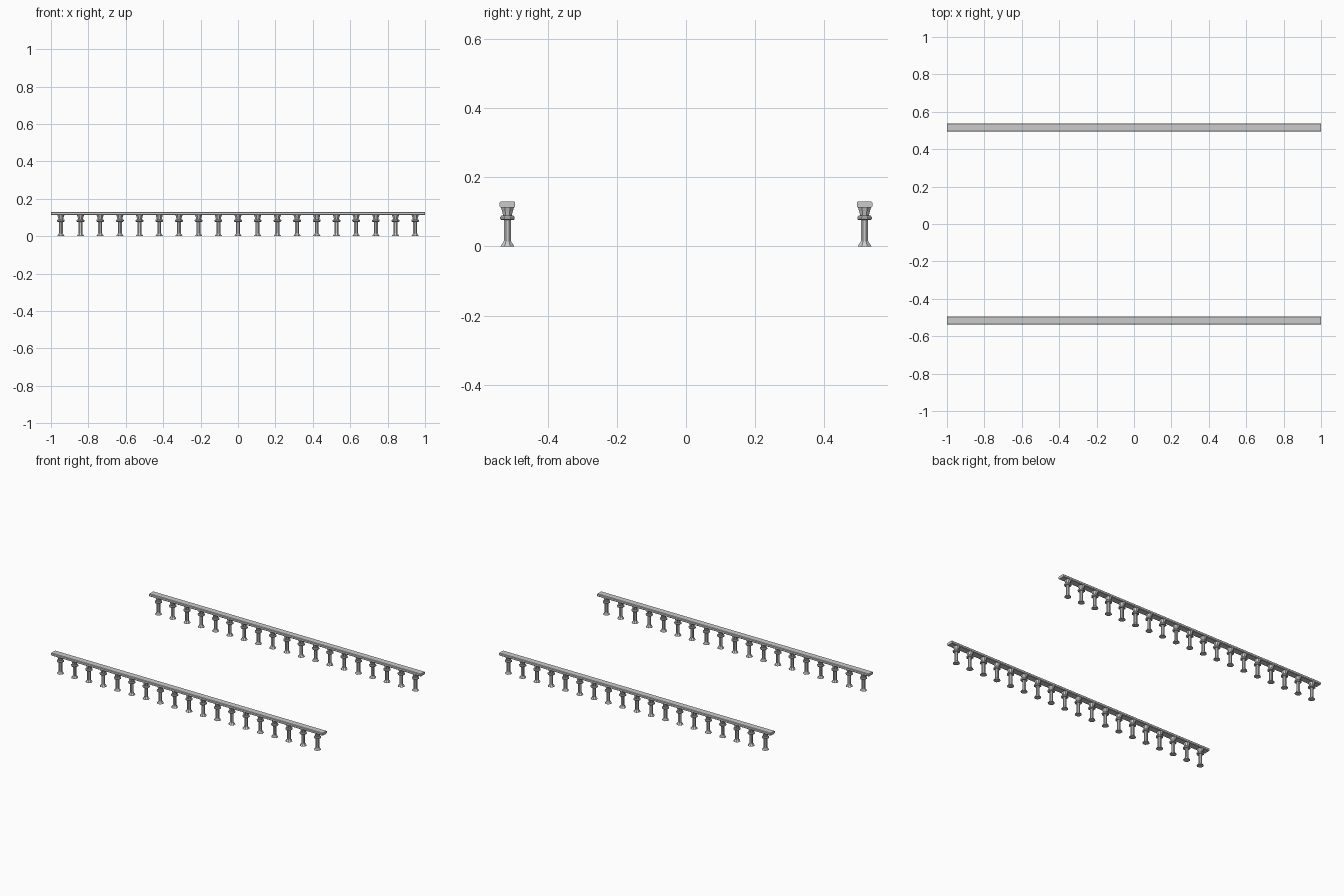
import bpy, bmesh, math

if "Cube" in bpy.data.objects:
    bpy.data.objects.remove(bpy.data.objects["Cube"])

COUNT = 19
STEP = 2.0 / COUNT
ROW_Y = 0.516
SIDES = 8

# half-width (across flats) and height up the baluster
PROFILE = [(0.020, 0.0), (0.0185, 0.003), (0.0115, 0.013), (0.0105, 0.016),
           (0.0105, 0.077), (0.018, 0.077), (0.021, 0.080), (0.021, 0.085),
           (0.018, 0.089), (0.0125, 0.089), (0.0155, 0.102), (0.019, 0.113)]


def finish(bm, name):
    bmesh.ops.recalc_face_normals(bm, faces=bm.faces[:])
    mesh = bpy.data.meshes.new(name)
    bm.to_mesh(mesh)
    bm.free()
    return mesh


def baluster_mesh():
    bm = bmesh.new()
    rings = []
    for half, z in PROFILE:
        r = half / math.cos(math.pi / SIDES)
        rings.append([bm.verts.new((r * math.cos((i + 0.5) * math.tau / SIDES),
                                    r * math.sin((i + 0.5) * math.tau / SIDES), z))
                      for i in range(SIDES)])
    for a, b in zip(rings, rings[1:]):
        for i in range(SIDES):
            j = (i + 1) % SIDES
            bm.faces.new((a[i], a[j], b[j], b[i]))
    bm.faces.new(rings[0][::-1])
    bm.faces.new(rings[-1])
    return finish(bm, "baluster")


def rail_mesh():
    # chamfered bar section, one tile long
    w, lo, hi, c = 0.0225, 0.1125, 0.130, 0.003
    section = [(-w + c, lo), (w - c, lo), (w, lo + c), (w, hi - c),
               (w - c, hi), (-w + c, hi), (-w, hi - c), (-w, lo + c)]
    bm = bmesh.new()
    ends = [[bm.verts.new((x, y, z)) for y, z in section]
            for x in (-STEP / 2, STEP / 2)]
    n = len(section)
    for i in range(n):
        j = (i + 1) % n
        bm.faces.new((ends[0][i], ends[0][j], ends[1][j], ends[1][i]))
    for e in ends:
        bm.faces.new(e)
    return finish(bm, "rail_segment")


# two rows of balusters, each carrying its own length of handrail
baluster, rail = baluster_mesh(), rail_mesh()
for row, y in (("front", -ROW_Y), ("back", ROW_Y)):
    for k in range(COUNT):
        x = -1 + (k + 0.5) * STEP
        for part, mesh in (("baluster", baluster), ("rail_segment", rail)):
            ob = bpy.data.objects.new(f"{row}_{part}_{k + 1}", mesh)
            ob.location = (x, y, 0)
            bpy.context.collection.objects.link(ob)
